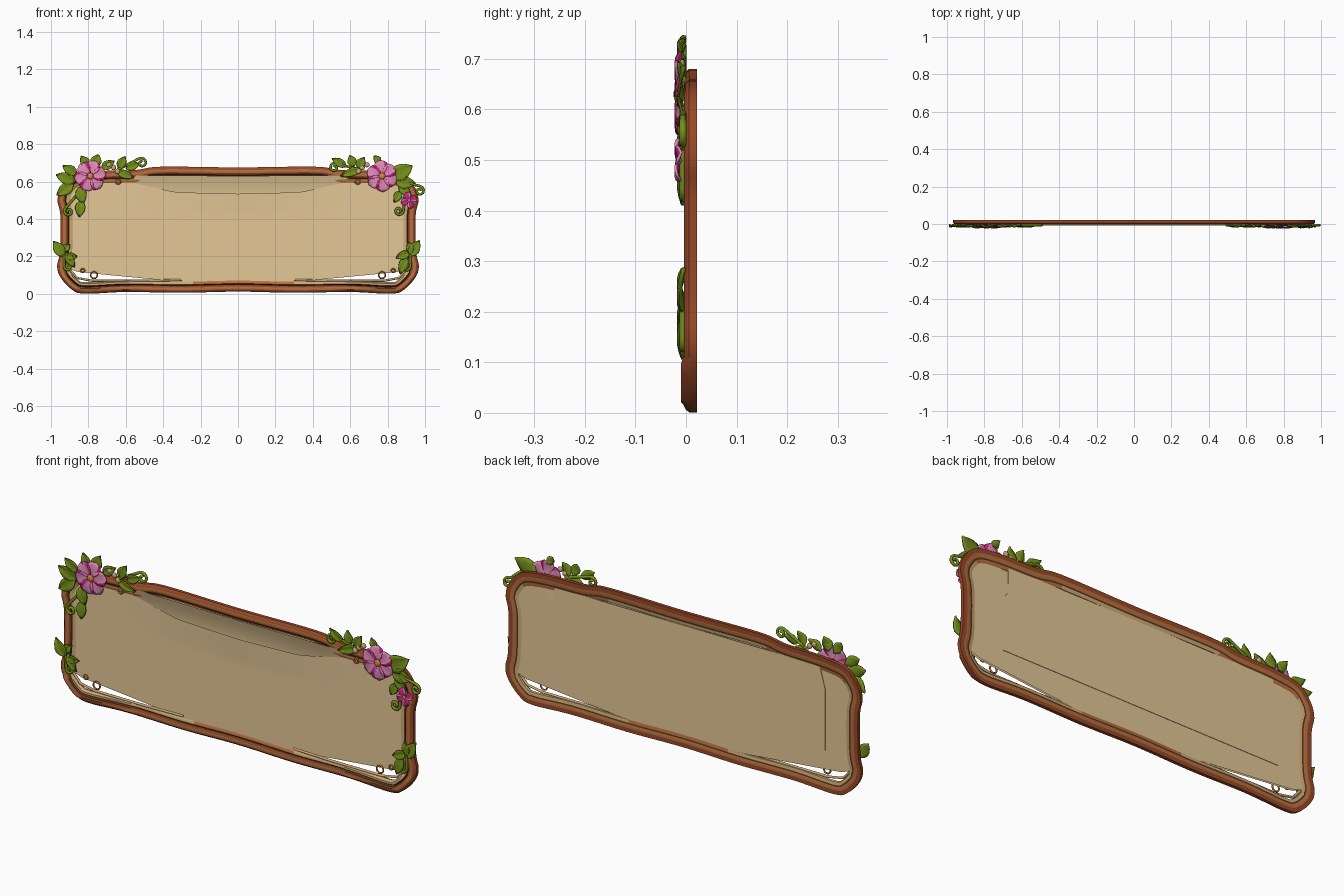
import bpy, math
from mathutils import Vector

if "Cube" in bpy.data.objects:
    bpy.data.objects.remove(bpy.data.objects["Cube"], do_unlink=True)


def material(name, r, g, b):
    m = bpy.data.materials.new(name)
    m.use_nodes = True
    m.diffuse_color = (r, g, b, 1)
    bsdf = m.node_tree.nodes["Principled BSDF"]
    bsdf.inputs["Base Color"].default_value = (r, g, b, 1)
    bsdf.inputs["Roughness"].default_value = 0.8
    return m


redwood = material("red brown wood", .31, .065, .02)
lightwood = material("orange wood", .47, .165, .05)
groove = material("dark wood", .10, .035, .012)
lip = material("pale wood", .62, .41, .19)
canvas = material("tan canvas", .78, .58, .31)
green = material("leaf green", .18, .28, .01)
darkgreen = material("dark green", .07, .12, .006)
pink = material("petal pink", .78, .27, .49)
magenta = material("magenta", .60, .015, .22)
gold = material("gold centre", .60, .27, .05)


def build(name, verts, faces, mats, index=None, smooth=40, thick=0, rim=True):
    me = bpy.data.meshes.new(name)
    me.from_pydata(verts, [], faces)
    for m in mats:
        me.materials.append(m)
    if index:
        for p, i in zip(me.polygons, index):
            p.material_index = i
    ob = bpy.data.objects.new(name, me)
    bpy.context.collection.objects.link(ob)
    if thick:
        mod = ob.modifiers.new("thickness", "SOLIDIFY")
        mod.thickness, mod.offset, mod.use_rim = thick, 0, rim
        mod.material_offset_rim = 1
    if smooth:
        bpy.ops.object.select_all(action='DESELECT')
        ob.select_set(True)
        bpy.context.view_layer.objects.active = ob
        bpy.ops.object.shade_smooth_by_angle(angle=math.radians(smooth))


def grid_faces(rows, cols):
    return [(r * cols + c, r * cols + c + 1, (r + 1) * cols + c + 1, (r + 1) * cols + c)
            for r in range(rows - 1) for c in range(cols - 1)]


def catmull(p, steps):
    out, n = [], len(p)
    for i in range(n):
        a, b, c, d = (Vector(p[(i + k) % n]) for k in (-1, 0, 1, 2))
        for s in range(steps):
            t = s / steps
            out.append(.5 * (2 * b + (c - a) * t + (2 * a - 5 * b + 4 * c - d) * t * t
                             + (3 * b - a - 3 * c + d) * t ** 3))
    return out


def interp(pts, x):
    for (a, u), (b, v) in zip(pts, pts[1:]):
        if x <= b:
            return u + (v - u) * (x - a) / (b - a)
    return pts[-1][1]


# Frame: a moulding section swept round a mirrored wavy outline
half = [(.3, .006), (.6, .01), (.82, .001), (.89, .024), (.95, .09), (.967, .15), (.952, .23),
        (.95, .42), (.965, .5), (.945, .57), (.88, .635), (.75, .656), (.55, .662), (.41, .68)]
outline = catmull([(0, .012)] + half + [(0, .676)] + [(-x, z) for x, z in reversed(half)], 5)
section = [(0, .022), (0, .006), (.007, -.001), (.014, -.004), (.03, -.004), (.038, -.001), (.043, .005),
           (.048, .001), (.06, .001), (.068, .007), (.066, .017), (.05, .02), (.042, .02), (.036, .022), (.022, .022)]
strip = [0, 0, 0, 1, 0, 2, 2, 3, 3, 3, 3, 2, 1, 1, 0]
verts, faces, index = [], [], []
n, k = len(outline), len(section)
for i, p in enumerate(outline):
    t = (outline[(i + 1) % n] - outline[i - 1]).normalized()
    inward = Vector((-t.y, t.x))
    f = .9 if p.y < .1 else 1
    for d, y in section:
        q = p + inward * d * f
        front = -.006 if y < .004 and .02 < q.y < .1 and abs(q.x) > .6 else 0
        verts.append((q.x, y + front, q.y))
    # The pale lip is worn to orange along the upper corners and the lower middle
    worn = p.y > .56 and .45 < abs(p.x) < .92 or p.y < .1 and abs(p.x) < .3
    for j in range(k):
        a, b = i * k, ((i + 1) % n) * k
        faces.append((a + j, a + (j + 1) % k, b + (j + 1) % k, b + j))
        index.append(1 if worn and strip[j] == 3 else strip[j])
build("frame", verts, faces, [redwood, lightwood, groove, lip], index)

# Canvas: a sagging front sheet over a backing sheet that leans forward at the top
bottom = [(0, .062), (.33, .066), (.87, .118), (.93, .15)]
sag = [(0, .535), (.33, .543), (.62, .605), (.72, .63), (.85, .615), (.93, .56)]
full = [(0, .63), (.7, .635), (.85, .615), (.93, .56)]


def sheet(name, top, depth):
    cols, rows, vs = 49, 25, []
    for r in range(rows):
        for c in range(cols):
            x = -.93 + 1.86 * c / (cols - 1)
            lo, hi = interp(bottom, abs(x)), interp(top, abs(x))
            z = lo + (hi - lo) * r / (rows - 1)
            vs.append((x, depth(x, z, r / (rows - 1)), z))
    build(name, vs, grid_faces(rows, cols), [canvas], thick=.002, rim=False)


sheet("front_canvas", sag, lambda x, z, t: .006 - .007 * max(0, t - .75) * 4 * max(0, 1 - abs(x) / .65))
sheet("back_canvas", full,
      lambda x, z, t: .016 - .022 * (max(0, z - .52) / .11) ** 1.6 * max(0, min(1, 3 - abs(x) * 4)))

# Raised rectangular patch on the back
patch = [(-.77, .2), (.73, .2), (.73, .45), (.70, .49), (.70, .61), (-.74, .61), (-.77, .5)]
build("back_patch", [(x, .018, z) for x, z in patch], [tuple(range(len(patch)))], [canvas], smooth=0, thick=.003)


# Leaves and petals: folded blades drawn along an angle in the front plane
def blade(name, x, z, deg, length, width, y, shape, mats, tip=0, droop=.008, painted=False):
    a, vs, rows = math.radians(deg), [], len(shape)
    for r, w in enumerate(shape):
        u = r / (rows - 1)
        for s in (-1, -.55, 0, .55, 1):
            v = s * w * width / 2
            d = u * length - tip * length * abs(s) * (r == rows - 1)
            vs.append((x + d * math.cos(a) - v * math.sin(a),
                       y - droop * math.sin(math.pi * u) + droop * (1 - abs(s)) * .8,
                       z + d * math.sin(a) + v * math.cos(a)))
    # Petals are stained at the root and along one edge
    index = [int(painted and (r == 0 or c == 0)) for r in range(rows - 1) for c in range(4)]
    build(name, vs, grid_faces(rows, 5), mats, index, 50, .005)


LEAF = (.08, .75, 1, .9, .55, .03)
PETAL = (.12, .5, .85, 1, .95, .6)


def flower(name, x, z, radius, turn, count, mats):
    for i in range(count):
        blade(name + "_petal", x, z, turn + i * 360 / count, radius, radius * .82, -.014 - .001 * (i % 2),
              PETAL, mats, .1, .006, True)
    bpy.ops.mesh.primitive_uv_sphere_add(segments=12, ring_count=8, radius=radius * .2, location=(x, -.017, z))
    ob = bpy.context.object
    ob.name = name + "_centre"
    ob.scale.y = .45
    ob.data.materials.append(gold)
    bpy.ops.object.shade_smooth()


def tube(name, pts, radius, mat, cyclic=False, y=-.006):
    cu = bpy.data.curves.new(name, 'CURVE')
    cu.dimensions, cu.bevel_depth, cu.bevel_resolution = '3D', radius, 2
    sp = cu.splines.new('POLY')
    sp.points.add(len(pts) - 1)
    for p, (x, z) in zip(sp.points, pts):
        p.co = (x, y, z, 1)
    sp.use_cyclic_u, cu.use_fill_caps = cyclic, True
    cu.materials.append(mat)
    bpy.context.collection.objects.link(bpy.data.objects.new(name, cu))


def tendril(name, x0, z0, x, z, radius, turn):
    # A stem that runs from (x0, z0) into a spiral centred on (x, z)
    start = math.atan2(z0 - z, x0 - x) + turn * 1.2
    spiral = [(x + radius * (1 - i / 24) * math.cos(start + turn * i * .4),
               z + radius * (1 - i / 24) * math.sin(start + turn * i * .4)) for i in range(20)]
    tube(name, [(x0, z0)] + spiral, .007, green)


flower("right_flower", -.79, .63, .086, 70, 6, [pink, magenta])
flower("left_flower", .77, .63, .086, 95, 6, [pink, magenta])
flower("left_bud", .915, .5, .045, 20, 4, [magenta, pink])

# Leaves as (x, z, angle, length, width) from the stalk outward
for side, rows in {
    "right": [(-.87, .6, 160, .11, .065), (-.88, .59, 215, .11, .065), (-.86, .64, 150, .09, .055),
              (-.8, .68, 125, .07, .05), (-.77, .68, 70, .07, .06), (-.73, .67, 30, .08, .05),
              (-.64, .67, 60, .075, .05), (-.65, .655, -20, .1, .045), (-.6, .67, 20, .08, .045),
              (-.85, .57, 285, .09, .06), (-.84, .5, 265, .09, .055),
              (-.93, .2, 125, .1, .06), (-.935, .23, 45, .05, .04), (-.92, .22, 300, .09, .045), (-.92, .2, 0, .06, .04)],
    "left": [(.62, .68, 110, .065, .05), (.58, .68, 150, .09, .045), (.66, .67, 200, .12, .045),
             (.64, .67, 60, .07, .05), (.82, .62, 30, .13, .09), (.84, .6, -5, .11, .07),
             (.86, .58, 320, .08, .05), (.87, .55, 240, .07, .045), (.76, .7, 130, .05, .04),
             (.92, .2, 60, .1, .06), (.93, .22, 110, .06, .04), (.92, .22, 200, .08, .045), (.9, .2, 250, .1, .05)],
}.items():
    for x, z, angle, length, width in rows:
        blade(side + "_leaf", x, z, angle, length, width, -.008, LEAF, [green, darkgreen])

tendril("right_top_tendril", -.65, .66, -.515, .7, .028, -1)
tendril("right_side_tendril", -.86, .53, -.905, .44, .025, 1)
tendril("right_low_tendril", -.93, .21, -.91, .145, .02, 1)
tendril("left_top_tendril", .66, .66, .515, .675, .026, 1)
tendril("left_side_tendril", .88, .6, .97, .55, .026, -1)
tendril("left_inner_tendril", .89, .52, .86, .445, .025, -1)
tendril("left_low_tendril", .92, .21, .9, .145, .022, -1)

# Small blossoms, lacing rings and corner curls on both sides
for s, side in ((-1, "right"), (1, "left")):
    for x, z in ((.69, .69), (.665, .675), (.645, .655)):
        bpy.ops.mesh.primitive_ico_sphere_add(subdivisions=2, radius=.014, location=(s * x, -.01, z))
        ob = bpy.context.object
        ob.name = side + "_small_blossom"
        ob.scale.y = .6
        ob.data.materials.append(lip)
    for cx, cz, r in ((.77, .1, .018), (.83, .125, .01), (.64, .6, .013)):
        ring = [(s * cx + r * math.cos(i * math.pi / 8), cz + r * math.sin(i * math.pi / 8)) for i in range(16)]
        tube(side + "_ring", ring, .004, lightwood, True, .003)
    tube(side + "_lacing", [(s * .9, .13), (s * .86, .085), (s * .78, .07), (s * .5, .07), (s * .3, .075)],
         .006, lip, False, .006)
